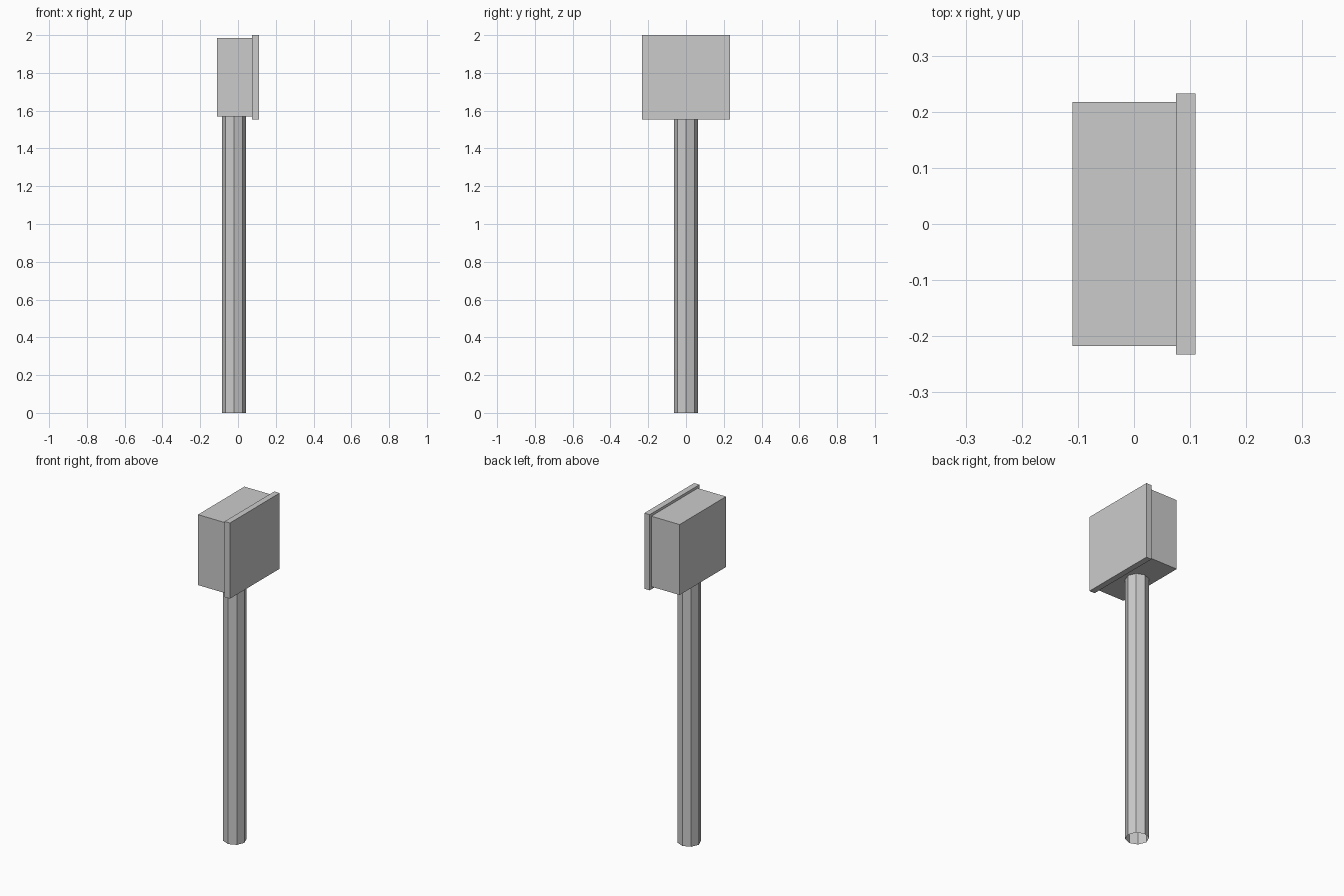
import bpy

if "Cube" in bpy.data.objects:
    bpy.data.objects.remove(bpy.data.objects["Cube"])

grey = bpy.data.materials.new("plain_grey")
grey.diffuse_color = (0.6, 0.6, 0.6, 1)
grey.use_nodes = True
grey.node_tree.nodes["Principled BSDF"].inputs["Base Color"].default_value = grey.diffuse_color


def finish(obj, name):
    obj.name = name
    obj.data.name = name
    obj.data.materials.append(grey)


def box(name, lo, hi):
    centre = [(a + b) / 2 for a, b in zip(lo, hi)]
    bpy.ops.mesh.primitive_cube_add(size=1, location=centre)
    obj = bpy.context.object
    obj.scale = [b - a for a, b in zip(lo, hi)]
    bpy.ops.object.transform_apply(location=False, rotation=False, scale=True)
    finish(obj, name)


# Open-ended eight-sided post, running up to the underside of the housing
POST_TOP = 1.568
bpy.ops.mesh.primitive_cylinder_add(
    vertices=8, radius=0.063, depth=POST_TOP, end_fill_type='NOTHING',
    location=(-0.021, 0, POST_TOP / 2))
finish(bpy.context.object, "post")

# Housing on top of the post
box("housing", (-0.11, -0.217, 1.568), (0.075, 0.217, 1.985))

# Slightly larger face plate on the right side of the housing
box("face_plate", (0.075, -0.2325, 1.552), (0.11, 0.2325, 2.0))
